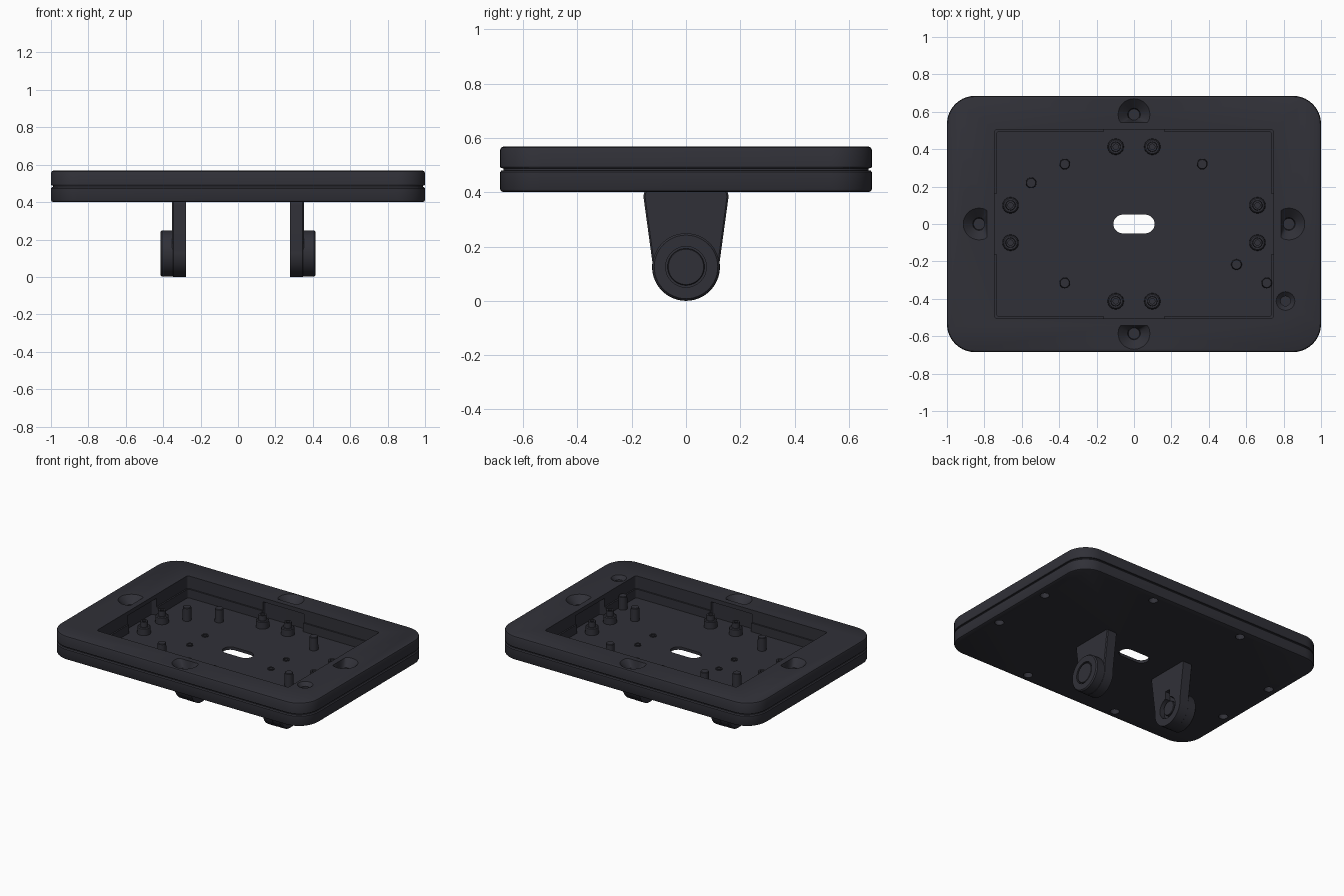
import bpy, bmesh
from math import sin, cos, pi, radians

if "Cube" in bpy.data.objects:
    bpy.data.objects.remove(bpy.data.objects["Cube"], do_unlink=True)

mat = bpy.data.materials.new("charcoal_plastic")
mat.use_nodes = True
COLOUR = (0.03, 0.03, 0.039, 1)
mat.diffuse_color = COLOUR
mat.node_tree.nodes["Principled BSDF"].inputs["Base Color"].default_value = COLOUR


def loft(name, rings):
    """Closed solid through a list of equal-length point rings."""
    bm = bmesh.new()
    loops = [[bm.verts.new(p) for p in ring] for ring in rings]
    n = len(loops[0])
    for a, b in zip(loops, loops[1:]):
        for i in range(n):
            j = (i + 1) % n
            bm.faces.new((a[i], a[j], b[j], b[i]))
    bm.faces.new(loops[0][::-1])
    bm.faces.new(loops[-1])
    bmesh.ops.recalc_face_normals(bm, faces=bm.faces)
    mesh = bpy.data.meshes.new(name)
    bm.to_mesh(mesh)
    bm.free()
    mesh.materials.append(mat)
    obj = bpy.data.objects.new(name, mesh)
    bpy.context.collection.objects.link(obj)
    return obj


def rect(hx, hy, r, z, cx=0, cy=0, n=10):
    """Rounded rectangle ring, given by half sizes."""
    pts = []
    for k, (sx, sy) in enumerate([(1, 1), (-1, 1), (-1, -1), (1, -1)]):
        for i in range(n + 1):
            a = (k + i / n) * pi / 2
            pts.append((cx + sx * (hx - r) + r * cos(a), cy + sy * (hy - r) + r * sin(a), z))
    return pts


def slab(name, hx, hy, r, z0, z1, cx=0, cy=0):
    return loft(name, [rect(hx, hy, r, z, cx, cy) for z in (z0, z1)])


def turned(name, x, y, profile, n=24):
    """Upright round part from (radius, z) pairs."""
    return loft(name, [[(x + r * cos(2 * pi * i / n), y + r * sin(2 * pi * i / n), z)
                        for i in range(n)] for r, z in profile])


def sideways(name, z, profile, n=48):
    """Round part along x from (radius, x) pairs."""
    return loft(name, [[(x, r * cos(2 * pi * i / n), z + r * sin(2 * pi * i / n))
                        for i in range(n)] for r, x in profile])


def cut(obj, cutters):
    """Subtract the cutters, keep the result and delete them."""
    for c in cutters:
        c.hide_render = True
        m = obj.modifiers.new("cut", 'BOOLEAN')
        m.operation, m.solver, m.object = 'DIFFERENCE', 'EXACT', c
    bpy.context.view_layer.update()
    mesh = bpy.data.meshes.new_from_object(obj.evaluated_get(bpy.context.evaluated_depsgraph_get()))
    obj.modifiers.clear()
    obj.data = mesh
    for c in cutters:
        bpy.data.objects.remove(c, do_unlink=True)


def outline(z, inset):
    return rect(1 - inset, 0.685 - inset, 0.15 - inset, z)


FLOOR = 0.42
SIGNS = [(sx, sy) for sx in (1, -1) for sy in (1, -1)]


def cavity(top):
    # main well plus the cross-shaped side pockets
    return [slab("cut", 0.735, 0.495, 0.015, FLOOR, 0.6) if top > 0.6 else
            slab("cut", 0.745, 0.505, 0.015, 0.4, 0.6),
            slab("cut", 0.78, 0.16, 0.01, FLOOR, 0.54),
            slab("cut", 0.16, 0.535, 0.01, FLOOR, 0.54)]


# Lower tray with cavity, cable slot and underside screw holes
tray = loft("lower_tray", [outline(0.40, 0.012), outline(0.404, 0.004), outline(0.412, 0),
                           outline(0.474, 0), outline(0.481, 0.006)])
cutters = cavity(1)
cutters.append(slab("cut", 0.11, 0.05, 0.0499, 0.3, 0.5))
for sx, sy in SIGNS:
    for x, y in ((0.93, 0.225), (0.36, 0.62)):
        cutters.append(turned("cut", sx * x, sy * y, [(0.03, 0.39), (0.03, 0.44)]))
cut(tray, cutters)

# Upper bezel with window, seam tongue and scooped screw pockets
bezel = loft("upper_bezel", [outline(0.479, 0.012), outline(0.488, 0.012), outline(0.489, 0.003),
                             outline(0.494, 0), outline(0.555, 0), outline(0.564, 0.004),
                             outline(0.568, 0.012)])
cutters = cavity(0)


def scoop(dist, ux, uy):
    """Conical pocket clipped flat on its window side."""
    rings = []
    for r, z in ((0.088, 0.58), (0.085, 0.568), (0.034, 0.52), (0.03, 0.5)):
        ring = []
        for i in range(32):
            a = 2 * pi * i / 32
            u, v = max(r * cos(a), -0.042) + dist, r * sin(a)
            ring.append((u * ux - v * uy, u * uy + v * ux, z))
        rings.append(ring)
    return loft("cut", rings)


for s in (1, -1):
    cutters += [scoop(0.585, 0, s), scoop(0.828, s, 0)]
cutters.append(turned("cut", 0.81, -0.412, [(0.052, 0.58), (0.05, 0.568), (0.026, 0.545), (0.026, 0.5)]))
cut(bezel, cutters)

# Stepped mounting bosses with screw holes
for sx, sy in SIGNS:
    for x, y in ((0.66, 0.1), (0.098, 0.413)):
        turned("mounting_boss", sx * x, sy * y,
               [(0.044, FLOOR - 0.01), (0.042, 0.465), (0.036, 0.47), (0.027, 0.47), (0.025, 0.505),
                (0.014, 0.505), (0.014, 0.48)])
    # low sockets around the slot
    turned("floor_socket", sx * 0.315, sy * 0.085,
           [(0.022, FLOOR - 0.01), (0.022, 0.427), (0.014, 0.427), (0.014, 0.421)])

# Plain support posts
for x, y in ((-0.37, 0.32), (0.365, 0.32), (-0.55, 0.22), (-0.37, -0.315), (0.548, -0.217), (0.71, -0.315)):
    turned("support_post", x, y, [(0.029, FLOOR - 0.01), (0.027, 0.508), (0.024, 0.512)])

# Pair of hinge brackets under the tray
R = 0.125


def arm_ring(x, inset=0):
    r = R - inset
    half = [(0.148, 0.404), (0.154, 0.398), (0.157, 0.385)]
    pts = [(y - inset, z) for y, z in half]
    for i in range(33):
        a = radians(8 - 196 * i / 32)
        pts.append((r * cos(a), R + r * sin(a)))
    pts += [(inset - y, z) for y, z in reversed(half)]
    return [(x, y, z) for y, z in pts]


for s, side in ((1, "left"), (-1, "right")):
    arm = loft(side + "_bracket_arm", [arm_ring(s * 0.278), arm_ring(s * 0.346), arm_ring(s * 0.352, 0.006)])
    boss = sideways(side + "_pivot_boss", R, [(R - 0.001, s * 0.34), (R - 0.001, s * 0.406), (R - 0.008, s * 0.414)])
    # inner recess with a vertical slot above it
    cut(arm, [sideways("cut", R, [(0.075, s * 0.26), (0.075, s * 0.315)]),
              loft("cut", [[(x, y, z) for y, z in ((-0.02, 0.1), (0.02, 0.1), (0.02, 0.25), (-0.02, 0.25))]
                           for x in (s * 0.26, s * 0.315)])])
    # outer ring groove around a flush cap
    cut(boss, [sideways("cut", R, [(0.075, s * 0.395), (0.075, s * 0.43)])])
    sideways(side + "_pivot_cap", R, [(0.068, s * 0.39), (0.068, s * 0.409), (0.065, s * 0.412)])
    sideways(side + "_inner_cap", R, [(0.05, s * 0.32), (0.05, s * 0.29), (0.047, s * 0.287)])

# Smooth the curved walls, keep hard edges
for obj in bpy.context.collection.objects:
    if obj.type == 'MESH' and mat.name in obj.data.materials:
        obj.select_set(True)
        bpy.context.view_layer.objects.active = obj
bpy.ops.object.shade_smooth_by_angle(angle=radians(30))
